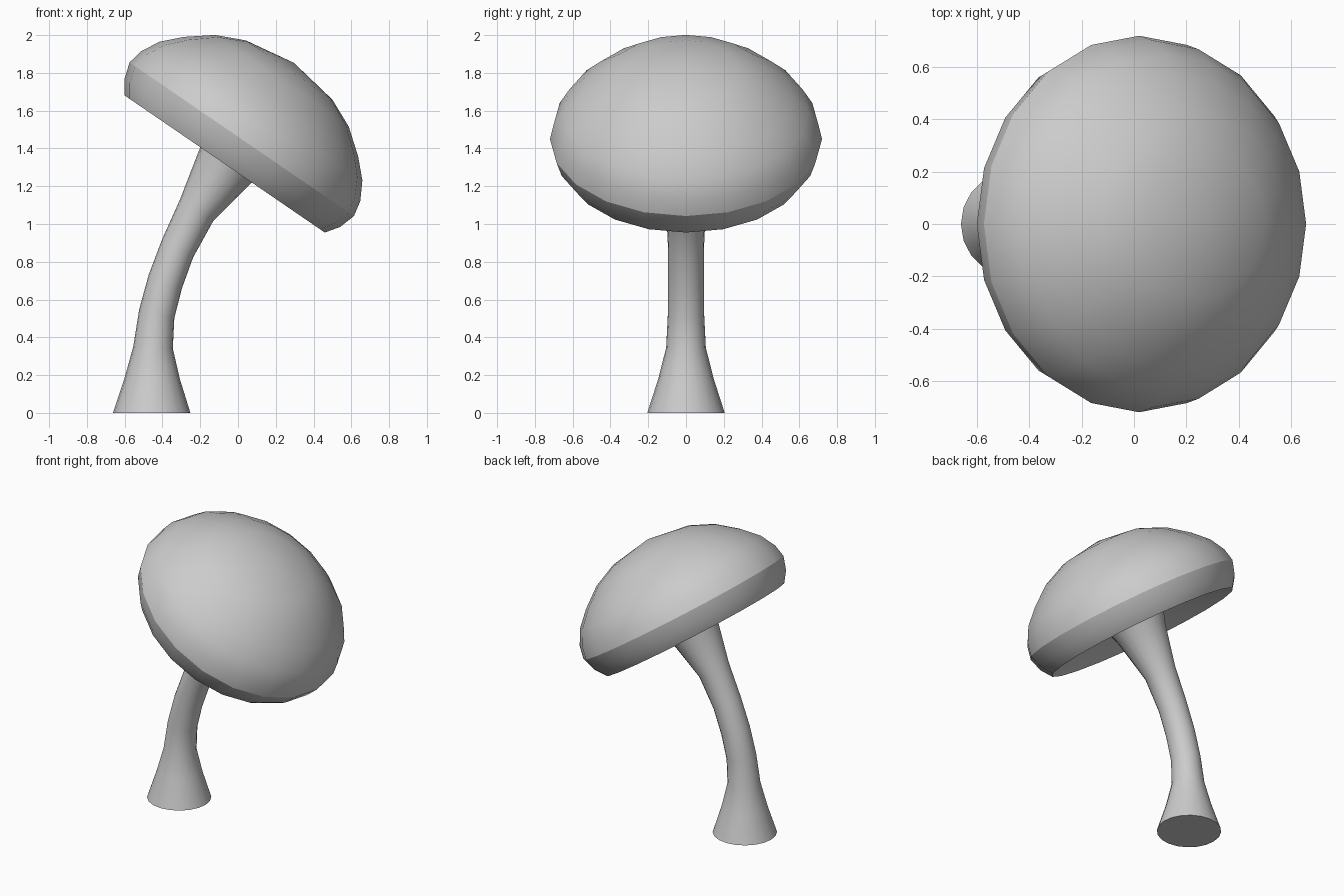
import bpy, bmesh, math
from mathutils import Matrix

if "Cube" in bpy.data.objects:
    bpy.data.objects.remove(bpy.data.objects["Cube"])

SIDES = 20
TILT = math.radians(34.4)


def skin_rings(name, rings, angle, start_cap, end_cap):
    """Bridge circular rings given as (x, z, radius, tilt about y); radius 0 is a pole."""
    bm = bmesh.new()
    loops = []
    for x, z, r, tilt in rings:
        m = Matrix.Translation((x, 0, z)) @ Matrix.Rotation(tilt, 4, 'Y')
        if r == 0:
            loops.append([bm.verts.new(m.translation)] * SIDES)
            continue
        ring = bmesh.ops.create_circle(bm, segments=SIDES, radius=r)['verts']
        ring.sort(key=lambda v: math.atan2(v.co.y, v.co.x) % (2 * math.pi - 1e-4))
        for v in ring:
            v.co = m @ v.co
        loops.append(ring)
    bm.edges.ensure_lookup_table()
    for a, b in zip(loops, loops[1:]):
        for i in range(SIDES):
            j = (i + 1) % SIDES
            bm.faces.new(dict.fromkeys((a[i], a[j], b[j], b[i])))
    if start_cap:
        bm.faces.new(loops[0])
    if end_cap:
        bm.faces.new(loops[-1])
    bmesh.ops.recalc_face_normals(bm, faces=bm.faces)
    mesh = bpy.data.meshes.new(name)
    bm.to_mesh(mesh)
    bm.free()
    obj = bpy.data.objects.new(name, mesh)
    bpy.context.collection.objects.link(obj)
    bpy.ops.object.select_all(action='DESELECT')
    obj.select_set(True)
    bpy.context.view_layer.objects.active = obj
    bpy.ops.object.shade_smooth_by_angle(angle=math.radians(angle))
    return obj


# Stem: flared foot, leaning and widening into the cap
stem = [(-.457, 0, .205, 0), (-.455, .18, .147, 0), (-.45, .345, .105, 2),
        (-.43, .525, .096, 15), (-.385, .695, .095, 22), (-.32, .87, .095, 30),
        (-.218, 1.075, .105, 33), (-.065, 1.31, .165, 34.4), (.006, 1.42, .21, 34.4)]
skin_rings("stem", [(x, z, r, math.radians(t)) for x, z, r, t in stem], 40, True, True)

# Cap: tilted dome with a rounded rim and shallow hollow underside (radius, height)
profile = [(0, .14), (.4, .09), (.642, 0), (.692, .07), (.72, .159), (.703, .243),
           (.65, .34), (.56, .432), (.43, .534), (.278, .603), (0, .649)]
skin_rings("cap", [(-.07 + h * math.sin(TILT), 1.3175 + h * math.cos(TILT), r, TILT)
                   for r, h in profile], 28, False, False)
